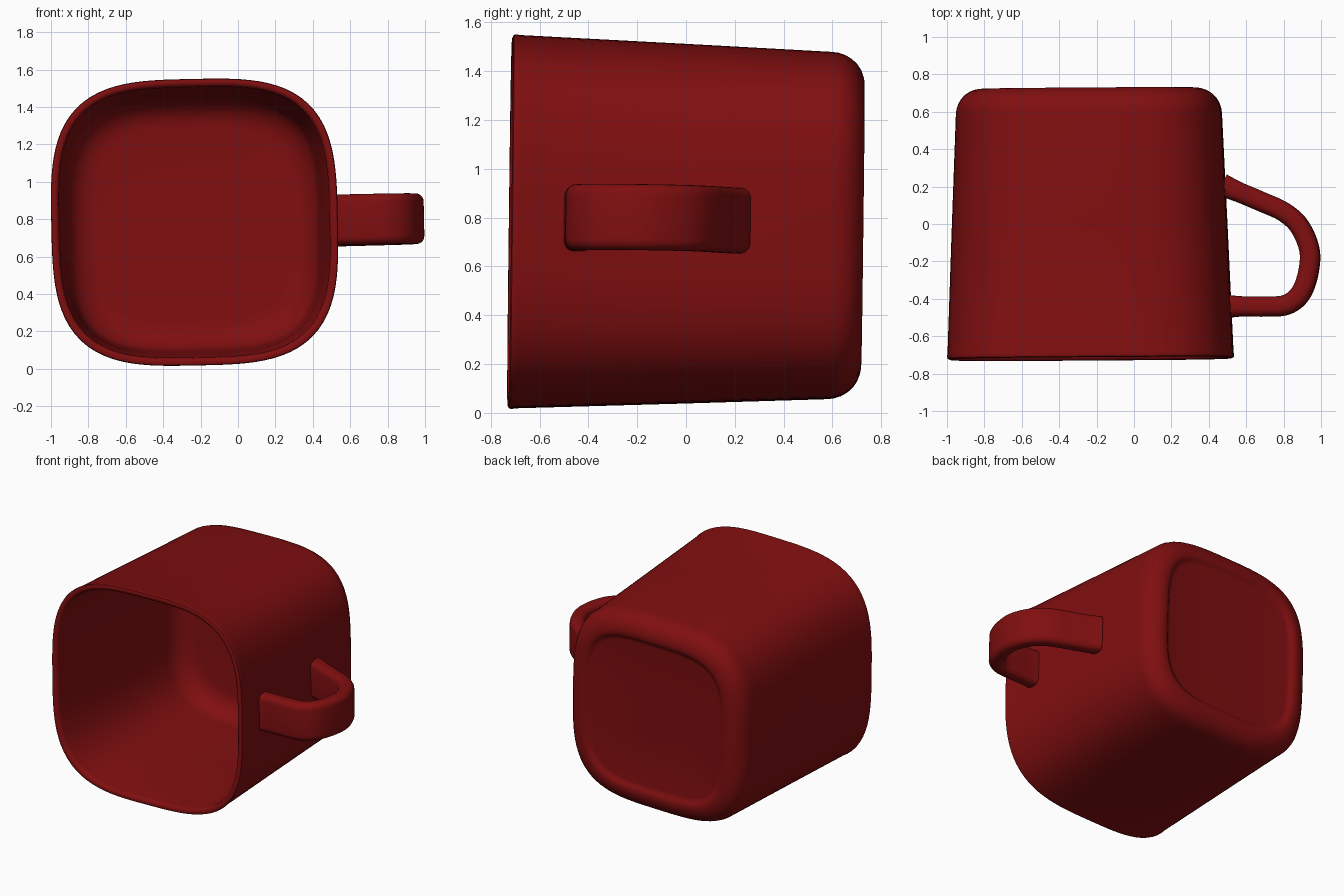
import bpy, bmesh, math
from mathutils import Vector

cube = bpy.data.objects.get("Cube")
if cube:
    bpy.data.objects.remove(cube, do_unlink=True)

# Single glaze colour
glaze = bpy.data.materials.new("dark red glaze")
glaze.use_nodes = True
RED = (0.215, 0.0045, 0.005, 1)
glaze.diffuse_color = RED
bsdf = glaze.node_tree.nodes["Principled BSDF"]
bsdf.inputs["Base Color"].default_value = RED
bsdf.inputs["Roughness"].default_value = 0.5

CENTRE = Vector((-0.237, 0, 0.775))
TILT = [math.radians(a) for a in (-0.7, -1.2, 0.4)]


def loft(name, rings):
    """Skin a list of equal-length point rings and cap both ends."""
    bm = bmesh.new()
    loops = [[bm.verts.new(p) for p in ring] for ring in rings]
    n = len(loops[0])
    for a, b in zip(loops, loops[1:]):
        for i in range(n):
            j = (i + 1) % n
            bm.faces.new((a[i], a[j], b[j], b[i]))
    bm.faces.new(loops[0])
    bm.faces.new(loops[-1])
    bmesh.ops.recalc_face_normals(bm, faces=bm.faces)
    mesh = bpy.data.meshes.new(name)
    bm.to_mesh(mesh)
    bm.free()
    mesh.materials.append(glaze)
    obj = bpy.data.objects.new(name, mesh)
    bpy.context.collection.objects.link(obj)
    bpy.context.view_layer.objects.active = obj
    bpy.ops.object.select_all(action='DESELECT')
    obj.select_set(True)
    bpy.ops.object.shade_smooth_by_angle(angle=math.radians(50))
    obj.location, obj.rotation_euler = CENTRE, TILT
    return obj


def squircle(half, y, power, count=112):
    """Soft square ring around the y axis."""
    pts = []
    for i in range(count):
        a = math.tau * i / count
        c, s = math.cos(a), math.sin(a)
        r = half * (abs(c) ** power + abs(s) ** power) ** (-1 / power)
        pts.append((r * c, y, r * s))
    return pts


def smooth_path(pts, steps=6):
    """Catmull-Rom curve through the points."""
    p = [2 * pts[0] - pts[1], *pts, 2 * pts[-1] - pts[-2]]
    out = []
    for a, b, c, d in zip(p, p[1:], p[2:], p[3:]):
        for k in range(steps):
            t = k / steps
            out.append(0.5 * (2 * b + (c - a) * t + (2 * a - 5 * b + 4 * c - d) * t ** 2
                              + (3 * b - a - 3 * c + d) * t ** 3))
    return out + [pts[-1]]


# Cup: (half width, y, corner power) from recessed base, over the wall, to the inner floor
profile = [(0.20, 0.700, 4), (0.515, 0.700, 4), (0.535, 0.704, 4), (0.548, 0.716, 3.9),
           (0.565, 0.723, 3.8), (0.59, 0.723, 3.7)]
for k in range(1, 8):                                   # rounded heel
    a = math.radians(90 - 90 * k / 7)
    profile.append((0.58 + 0.13 * math.cos(a), 0.583 + 0.14 * math.sin(a), 3.7 - 0.05 * k))
profile += [(0.735, 0.0, 3.3), (0.763, -0.69, 3.3), (0.766, -0.705, 3.3), (0.763, -0.716, 3.3),
            (0.752, -0.721, 3.3), (0.738, -0.719, 3.3), (0.727, -0.71, 3.35), (0.722, -0.69, 3.4),
            (0.692, 0.0, 3.4)]
for k in range(8):                                      # rounded inner floor edge
    a = math.radians(90 * k / 7)
    profile.append((0.52 + 0.152 * math.cos(a), 0.47 + 0.15 * math.sin(a), 3.5))
profile.append((0.2, 0.62, 3.5))
loft("mug_body", [squircle(*p) for p in profile])

# Handle: flat rounded strap swept along a D-shaped path
path = smooth_path([Vector(p) - Vector((CENTRE.x, 0)) for p in (
    (0.475, 0.203), (0.55, 0.170), (0.68, 0.114), (0.80, 0.058), (0.885, -0.02), (0.938, -0.15),
    (0.928, -0.28), (0.885, -0.385), (0.81, -0.44), (0.70, -0.448), (0.56, -0.446), (0.503, -0.446))])
rings = []
for i, p in enumerate(path):
    t = (path[min(i + 1, len(path) - 1)] - path[max(i - 1, 0)]).normalized()
    side = Vector((t.y, -t.x))
    end = min(i, len(path) - 1 - i)
    flare = 1 + 0.15 * max(0, 1 - end / 7)              # thicker where it meets the wall
    ring = []
    for qx, qz, start in ((1, 1, 0), (-1, 1, 90), (-1, -1, 180), (1, -1, 270)):
        for k in range(6):
            a = math.radians(start + 18 * k)
            off = (qx * 0.012 + 0.041 * math.cos(a)) * flare
            z = qz * 0.092 + 0.043 * math.sin(a)
            ring.append((p.x + side.x * off, p.y + side.y * off, z))
    rings.append(ring)
handle = loft("mug_handle", rings)
